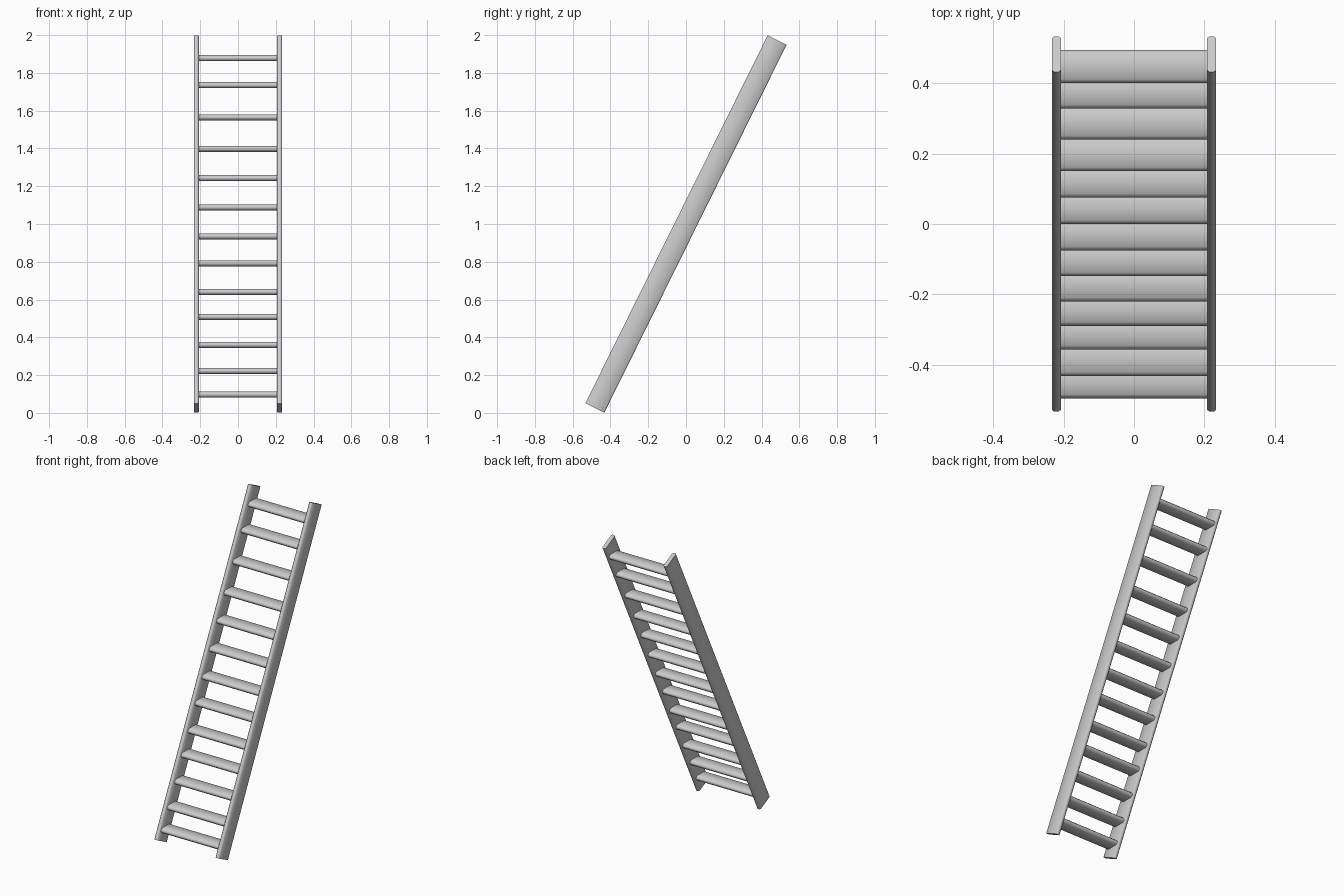
import bpy, math
from mathutils import Matrix

if "Cube" in bpy.data.objects:
    bpy.data.objects.remove(bpy.data.objects["Cube"])


def chamfered(w, h, c):
    # rectangle outline with cut corners, counter-clockwise
    a, b = w / 2, h / 2
    return [(a, -b + c), (a, b - c), (a - c, b), (-a + c, b),
            (-a, b - c), (-a, -b + c), (-a + c, -b), (a - c, -b)]


def prism(name, profile, length, matrix):
    # extrude a profile along local z, centred, then place it
    n = len(profile)
    verts = [(x, y, s * length / 2) for s in (-1, 1) for x, y in profile]
    faces = [(i, (i + 1) % n, n + (i + 1) % n, n + i) for i in range(n)]
    faces += [tuple(reversed(range(n))), tuple(range(n, 2 * n))]
    mesh = bpy.data.meshes.new(name)
    mesh.from_pydata(verts, [], faces)
    ob = bpy.data.objects.new(name, mesh)
    bpy.context.collection.objects.link(ob)
    ob.matrix_world = matrix
    bpy.ops.object.select_all(action='DESELECT')
    ob.select_set(True)
    bpy.context.view_layer.objects.active = ob
    bpy.ops.object.shade_smooth_by_angle(angle=math.radians(60))
    return ob


# two leaning side rails
lean = Matrix.Rotation(-math.atan2(0.965, 1.948), 4, 'X')
for side, x in (("left", -0.2205), ("right", 0.2205)):
    prism(side + "_rail", chamfered(0.026, 0.112, 0.006), 2.174,
          Matrix.Translation((x, 0, 1.0)) @ lean)

# flat rungs with cut edges: (front edge y, centre z)
rungs = [(-0.495, 0.097), (-0.432, 0.222), (-0.356, 0.36), (-0.289, 0.508),
         (-0.22, 0.64), (-0.148, 0.792), (-0.075, 0.935), (0.0, 1.088),
         (0.075, 1.243), (0.15, 1.398), (0.24, 1.565), (0.328, 1.735),
         (0.40, 1.878)]
# local z of the profile runs along world x, local x along y, local y along z
across = Matrix(((0, 0, 1, 0), (1, 0, 0, 0), (0, 1, 0, 0), (0, 0, 0, 1)))
for i, (front, z) in enumerate(rungs):
    prism(f"rung_{i + 1}", chamfered(0.094, 0.032, 0.011), 0.425,
          Matrix.Translation((0, front + 0.047, z)) @ across)
